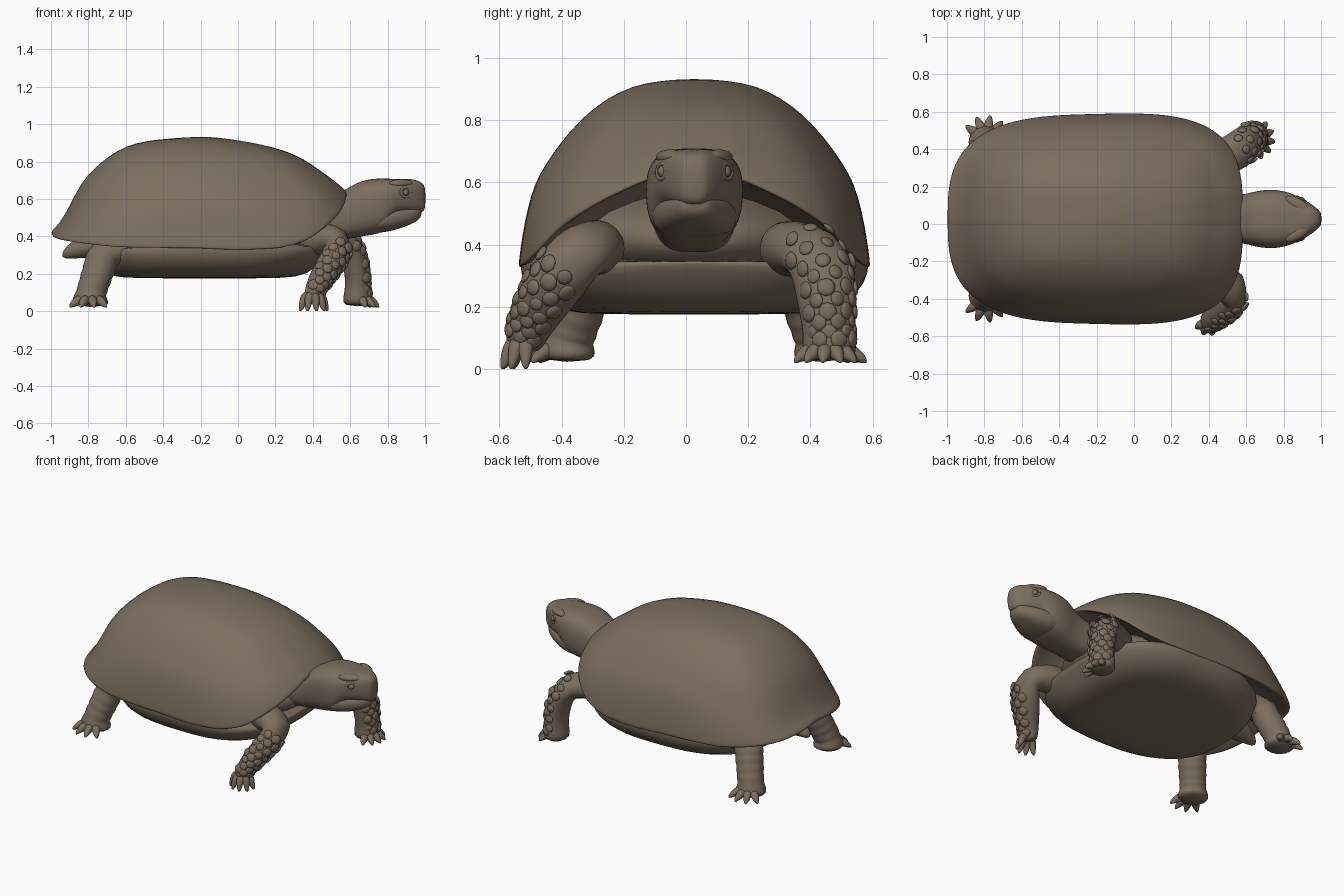
import bpy, bmesh, math, random
from mathutils import Vector, Matrix

if "Cube" in bpy.data.objects:
    bpy.data.objects.remove(bpy.data.objects["Cube"])

random.seed(4)
CY = 0.027  # the body's middle line
skin = bpy.data.materials.new("earth brown")
skin.diffuse_color = (0.2, 0.155, 0.11, 1)
skin.use_nodes = True
skin.node_tree.nodes["Principled BSDF"].inputs["Base Color"].default_value = skin.diffuse_color


def finish(name, bm, subdiv=0):
    bmesh.ops.recalc_face_normals(bm, faces=bm.faces)
    me = bpy.data.meshes.new(name)
    bm.to_mesh(me)
    bm.free()
    me.materials.append(skin)
    for p in me.polygons:
        p.use_smooth = True
    ob = bpy.data.objects.new(name, me)
    bpy.context.collection.objects.link(ob)
    if subdiv:
        m = ob.modifiers.new("smooth", 'SUBSURF')
        m.levels = m.render_levels = subdiv
    return ob


def add_loft(bm, rings):
    loops = [[bm.verts.new(p) for p in r] for r in rings]
    n = len(loops[0])
    for a, b in zip(loops, loops[1:]):
        for i in range(n):
            j = (i + 1) % n
            bm.faces.new((a[i], a[j], b[j], b[i]))
    bm.faces.new(loops[0])
    bm.faces.new(loops[-1])


def loft(name, rings, subdiv=1):
    bm = bmesh.new()
    add_loft(bm, rings)
    return finish(name, bm, subdiv)


def ball(name, matrix):
    bm = bmesh.new()
    bmesh.ops.create_uvsphere(bm, u_segments=24, v_segments=12, radius=1, matrix=matrix)
    finish(name, bm)


def lerp(table, t):
    for (a, u), (b, v) in zip(table, table[1:]):
        if t <= b:
            return u + (v - u) * (t - a) / (b - a)
    return table[-1][1]


def superellipse(ang, n):
    c, s = math.cos(ang), math.sin(ang)
    r = (abs(c) ** n + abs(s) ** n) ** (-1 / n)
    return c * r, s * r


# Shell: one rounded outline scaled inwards, with front, side and rear profiles
N = 72
ANG = [2 * math.pi * i / N for i in range(N)]
RIM = [(0, .64), (14, .625), (28, .555), (40, .475), (50, .39), (60, .35), (75, .34), (90, .35), (120, .355),
       (145, .39), (180, .43)]
FRONT = [(0, 1), (.12, .985), (.25, .94), (.47, .83), (.67, .66), (.81, .40), (.92, .19), (1, 0)]
REAR = [(0, 1), (.34, .96), (.5, .90), (.675, .73), (.81, .49), (.89, .22), (.95, .08), (1, 0)]
SIDE = [(0, 1), (.2, .985), (.35, .96), (.5, .89), (.62, .80), (.72, .70), (.82, .575), (.88, .48),
        (.92, .41), (.97, .22), (1, 0)]


def shell_ring(s, drop=None):
    ring = []
    for a in ANG:
        c = math.cos(a)
        ux, uy = superellipse(a, 3.2 + .15 * c)
        deg = math.degrees(a if a <= math.pi else 2 * math.pi - a)
        zr = lerp(RIM, deg)
        end, side = lerp(FRONT if c > 0 else REAR, s), lerp(SIDE, s)
        w = abs(c) ** 2.2 if c > 0 else min(1, abs(c) * 1.1) ** 1.7
        z = zr + (0.935 - zr) * (end * w + side * (1 - w)) if drop is None else zr + drop
        x = -.207 + .79 * s * ux
        ring.append(Vector((x, CY + (.567 + .025 * x) * s * uy, z)))
    return ring


rings = [shell_ring(s) for s in (.06, .2, .35, .5, .62, .72, .8, .86, .91, .95, .98, 1)]
rings += [shell_ring(1, -.015), shell_ring(.97, -.012), shell_ring(.88, .02), shell_ring(.75, .05)]
loft("shell", rings, 1)


# Belly plate: rounded slab whose sides run up into the shell walls, with a raised front lip
def plate_ring(x0, x1, hw, z, lift=0, flank=0, n=2.6):
    ring = []
    for a in ANG:
        ux, uy = superellipse(a, n)
        x = (x0 + x1) / 2 + (x1 - x0) / 2 * ux
        ring.append(Vector((x, CY + (hw + .02 * x) * uy,
                            z + lift * max(0, math.cos(a)) ** 4 + flank * math.sin(a) ** 2)))
    return ring


loft("belly_plate", [plate_ring(-.4, .1, .2, .176), plate_ring(-.64, .33, .38, .178),
                     plate_ring(-.69, .41, .46, .197, .03), plate_ring(-.71, .46, .53, .245, .05, 0, 2.8),
                     plate_ring(-.72, .49, .562, .295, .05, .015, 2.9), plate_ring(-.71, .48, .562, .315, .035, .05, 2.9),
                     plate_ring(-.66, .44, .52, .32, .02, .08)])

# Body inside the shell
ball("inner_body", Matrix.Translation((-.15, CY, .42)) @ Matrix.Diagonal((.65, .44, .17, 1)))


# Neck and head, then lower jaw: sections of x, low z, high z, half width
def head_loft(name, sections, n):
    rings = []
    for x, lo, hi, hw in sections:
        pts = [superellipse(2 * math.pi * i / 48, n) for i in range(48)]
        rings.append([Vector((x, CY + hw * u * (1 - .06 * max(0, -v)), (lo + hi) / 2 + (hi - lo) / 2 * v))
                      for u, v in pts])
    loft(name, rings)


head_loft("neck_and_head", [
    (.25, .36, .56, .15), (.45, .375, .59, .13), (.57, .385, .645, .125), (.63, .395, .685, .143),
    (.69, .405, .705, .155), (.75, .415, .71, .157), (.79, .43, .709, .15), (.83, .50, .708, .141),
    (.87, .522, .708, .124), (.92, .522, .708, .098), (.96, .525, .70, .072), (.988, .53, .685, .048),
    (1.003, .55, .66, .03)], 3.0)
head_loft("lower_jaw", [(.68, .42, .58, .13), (.76, .418, .56, .142), (.83, .432, .56, .128), (.88, .448, .56, .107),
                        (.93, .467, .56, .08), (.965, .488, .56, .055), (.982, .51, .55, .035)], 2.8)

# Eyes with lids and brows
for sgn, label in ((1, "left"), (-1, "right")):
    spot = Vector((.893, CY + sgn * .096, .635))
    turn = Vector((.6, sgn, .1)).to_track_quat('Z', 'Y').to_matrix().to_4x4()
    base = Matrix.Translation(spot) @ turn
    ball(label + "_eye", base @ Matrix.Scale(.022, 4))
    lid = [[base @ Vector((math.cos(a) * (.032 + .008 * math.cos(b)), math.sin(a) * (.025 + .008 * math.cos(b)),
                           .007 + .008 * math.sin(b))) for b in (k * math.pi / 4 for k in range(8))]
           for a in (k * math.pi / 10 for k in range(21))]
    loft(label + "_eyelid", lid, 0)
    ball(label + "_brow", Matrix.Translation((.875, CY + sgn * .078, .682))
         @ Matrix.Rotation(-sgn * .5, 4, 'Z') @ Matrix.Diagonal((.075, .032, .024, 1)))


# Limbs: oval sections (x, y, z, half width, half thickness) along a path
def limb_rings(path, wide, n=16):
    pts = [Vector(p[:3]) for p in path]
    rings = []
    for i, p in enumerate(path):
        t = (pts[min(i + 1, len(pts) - 1)] - pts[max(i - 1, 0)]).normalized()
        s = (wide - t * wide.dot(t)).normalized()
        u = t.cross(s)
        rings.append([pts[i] + s * p[3] * math.cos(a) + u * p[4] * math.sin(a)
                      for a in (2 * math.pi * k / n for k in range(n))])
    return rings


def toes(name, center, heading, spread, count, reach, tip_z):
    bm = bmesh.new()
    c = Vector(center)
    for i in range(count):
        a = math.radians(heading + spread * (i / (count - 1) - .5))
        d = Vector((math.cos(a), math.sin(a), 0))
        steps = ((.3, c.z, .03), (.62, c.z * .85 + tip_z * .15, .029), (.78, c.z * .5 + tip_z * .5, .022),
                 (.92, tip_z + .012, .014), (1.0, tip_z, .004))
        path = [(*(c + d * reach * f).xy, z, r, r) for f, z, r in steps]
        add_loft(bm, limb_rings(path, Vector((-d.y, d.x, 0)), 8))
    finish(name, bm, 1)


def scales(name, rings, first, facing, size):
    bm = bmesh.new()
    for i in range(first, len(rings) - 2):
        for half in (0, .5):
            a, b = rings[i], rings[i + 1]
            mid = (sum(a, Vector()) / len(a)).lerp(sum(b, Vector()) / len(b), half)
            for k in range(0, len(a), 2):
                k = (k + (1 if half else 0)) % len(a)
                p = a[k].lerp(b[k], half)
                nrm = (p - mid).normalized()
                if nrm.dot(facing) < .1:
                    continue
                r = size * random.uniform(.85, 1.15)
                m = (Matrix.Translation(mid.lerp(p, .94)) @ nrm.to_track_quat('Z', 'Y').to_matrix().to_4x4()
                     @ Matrix.Diagonal((r, r, r * .38, 1)))
                bmesh.ops.create_icosphere(bm, subdivisions=2, radius=1, matrix=m)
    finish(name, bm)


# Left front leg, standing forward
path = [(.32, .30, .38, .095, .10), (.47, .345, .39, .10, .09), (.565, .40, .385, .105, .085),
        (.61, .44, .32, .105, .075), (.63, .45, .25, .10, .07), (.64, .455, .18, .092, .068),
        (.64, .46, .12, .085, .07), (.64, .46, .07, .09, .08), (.64, .46, .025, .085, .08)]
r = limb_rings(path, Vector((0, 1, 0)))
loft("left_front_leg", r)
scales("left_front_leg_scales", r, 2, Vector((.9, .35, .1)), .027)
toes("left_front_toes", (.64, .455, .065), -8, 120, 5, .115, .02)

# Right front leg, swung out and back
path = [(.32, -.27, .39, .095, .10), (.45, -.30, .39, .10, .09), (.54, -.345, .375, .105, .09),
        (.53, -.39, .32, .10, .08), (.50, -.435, .26, .098, .075), (.46, -.47, .20, .088, .07),
        (.425, -.50, .145, .075, .06), (.40, -.52, .09, .065, .05), (.395, -.525, .06, .05, .04)]
r = limb_rings(path, Vector((0, 1, 0)))
loft("right_front_leg", r)
scales("right_front_leg_scales", r, 3, Vector((.85, -.5, .1)), .027)
toes("right_front_toes", (.40, -.515, .09), -75, 150, 5, .08, .0)

# Rear legs, mirrored, with skin folds and toes turned outwards
for sgn, label in ((1, "left"), (-1, "right")):
    path = [(-.50, .22, .34, .11, .09), (-.66, .29, .34, .12, .09)]
    for k in range(9):
        f = k / 8
        fold = .006 if k % 2 else -.004
        path.append((-.72 - .065 * f, .335 + .07 * f, .30 - .20 * f, .09 - .01 * f + fold, .088 - .005 * f + fold))
    path += [(-.79, .41, .065, .10, .095), (-.79, .41, .022, .10, .09)]
    path = [(p[0], CY + sgn * p[1], *p[2:]) for p in path]
    loft(label + "_rear_leg", limb_rings(path, Vector((1, 0, 0))))
    toes(label + "_rear_toes", (-.79, CY + sgn * .42, .065), sgn * 97, 95, 4, .135, .02)

# Tail
path = [(-.66, CY, .36, .10, .07), (-.80, CY, .35, .08, .07), (-.89, CY, .325, .05, .045), (-.94, CY, .29, .015, .015)]
loft("tail", limb_rings(path, Vector((0, 1, 0))))
